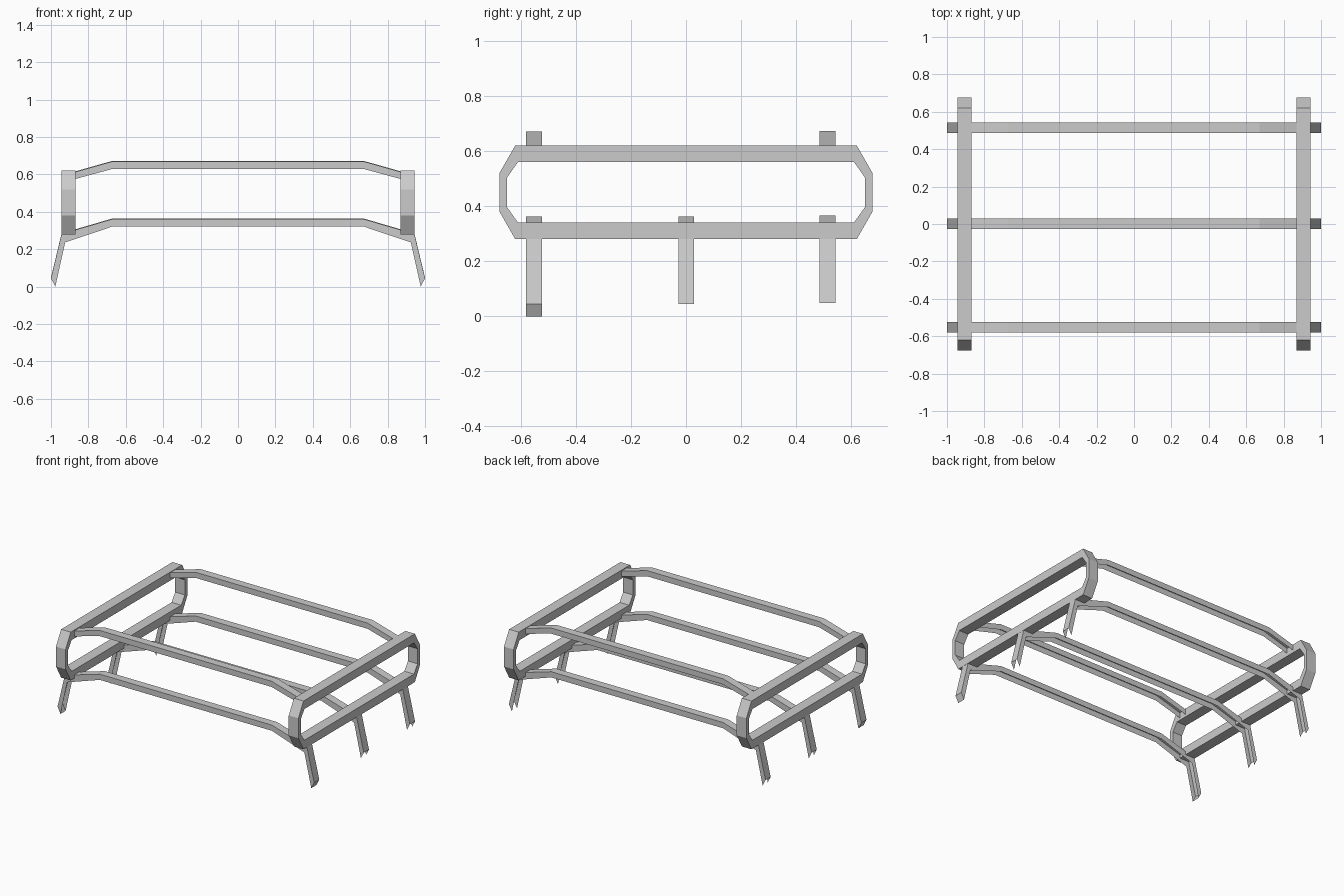
import bpy, bmesh

if "Cube" in bpy.data.objects:
    bpy.data.objects.remove(bpy.data.objects["Cube"])


def finish(name, bm):
    bmesh.ops.recalc_face_normals(bm, faces=bm.faces)
    mesh = bpy.data.meshes.new(name)
    bm.to_mesh(mesh)
    bm.free()
    obj = bpy.data.objects.new(name, mesh)
    bpy.context.collection.objects.link(obj)
    return obj


def mirrored(half):
    """Extend a right-half profile (outside to centre) to both sides."""
    return half + [(-x, z) for x, z in reversed(half)]


def channel(name, outer, inner, y, width, dz=0.0, capped=False):
    """Bent bar with a top web and two side plates, open underneath."""
    bm = bmesh.new()
    rows = []
    for (ox, oz), (ix, iz) in zip(mirrored(outer), mirrored(inner)):
        a, b = y - width / 2, y + width / 2
        rows.append([bm.verts.new((px, py, pz + dz)) for px, py, pz in
                     ((ix, a, iz), (ox, a, oz), (ox, b, oz), (ix, b, iz))])
    for r, s in zip(rows, rows[1:]):
        for i in range(3):
            bm.faces.new((r[i], r[i + 1], s[i + 1], s[i]))
    if capped:
        bm.faces.new(rows[0])
        bm.faces.new(rows[-1])
    # an open shell: orient so that the web faces up
    obj = finish(name, bm)
    if max(obj.data.polygons, key=lambda p: p.area).normal.z < -0.5:
        obj.data.flip_normals()
    return obj


def side_loop(name, x, width):
    """Closed eight-sided hoop of rectangular section."""
    def ring(y1, y2, z_in, z_out):
        c = 0.45
        quarter = [(y1, z_in), (y2, z_out)]
        pts = [(y, c + z) for y, z in quarter]
        pts += [(-y, c + z) for y, z in reversed(quarter)]
        pts += [(-y, c - z) for y, z in quarter]
        pts += [(y, c - z) for y, z in reversed(quarter)]
        return pts
    outer = ring(0.677, 0.62, 0.07, 0.17)
    inner = ring(0.65, 0.61, 0.053, 0.11)
    bm = bmesh.new()
    rows = []
    for o, i in zip(outer, inner):
        rows.append([bm.verts.new((px, p[0], p[1])) for px, p in
                     ((x - width / 2, o), (x + width / 2, o),
                      (x + width / 2, i), (x - width / 2, i))])
    for k, r in enumerate(rows):
        s = rows[(k + 1) % len(rows)]
        for i in range(4):
            j = (i + 1) % 4
            bm.faces.new((r[i], r[j], s[j], s[i]))
    return finish(name, bm)


# Side hoops
for side, x in (("left", -0.907), ("right", 0.907)):
    side_loop(side + "_side_loop", x, 0.075)

# Lower ribs with legs
leg_outer = [(1.0, 0.045), (0.943, 0.282), (0.67, 0.362)]
leg_inner = [(0.977, 0.0), (0.924, 0.237), (0.67, 0.322)]
for label, y, dz in (("front", -0.552, 0.0), ("middle", 0.001, 0.0), ("back", 0.514, 0.003)):
    channel(label + "_lower_rib", leg_outer, leg_inner, y, 0.057, dz, label == "front")

# Upper ribs
top_outer = [(0.92, 0.599), (0.67, 0.67)]
top_inner = [(0.92, 0.562), (0.67, 0.63)]
for label, y, dz in (("front", -0.552, 0.0), ("back", 0.514, 0.003)):
    channel(label + "_upper_rib", top_outer, top_inner, y, 0.057, dz)
